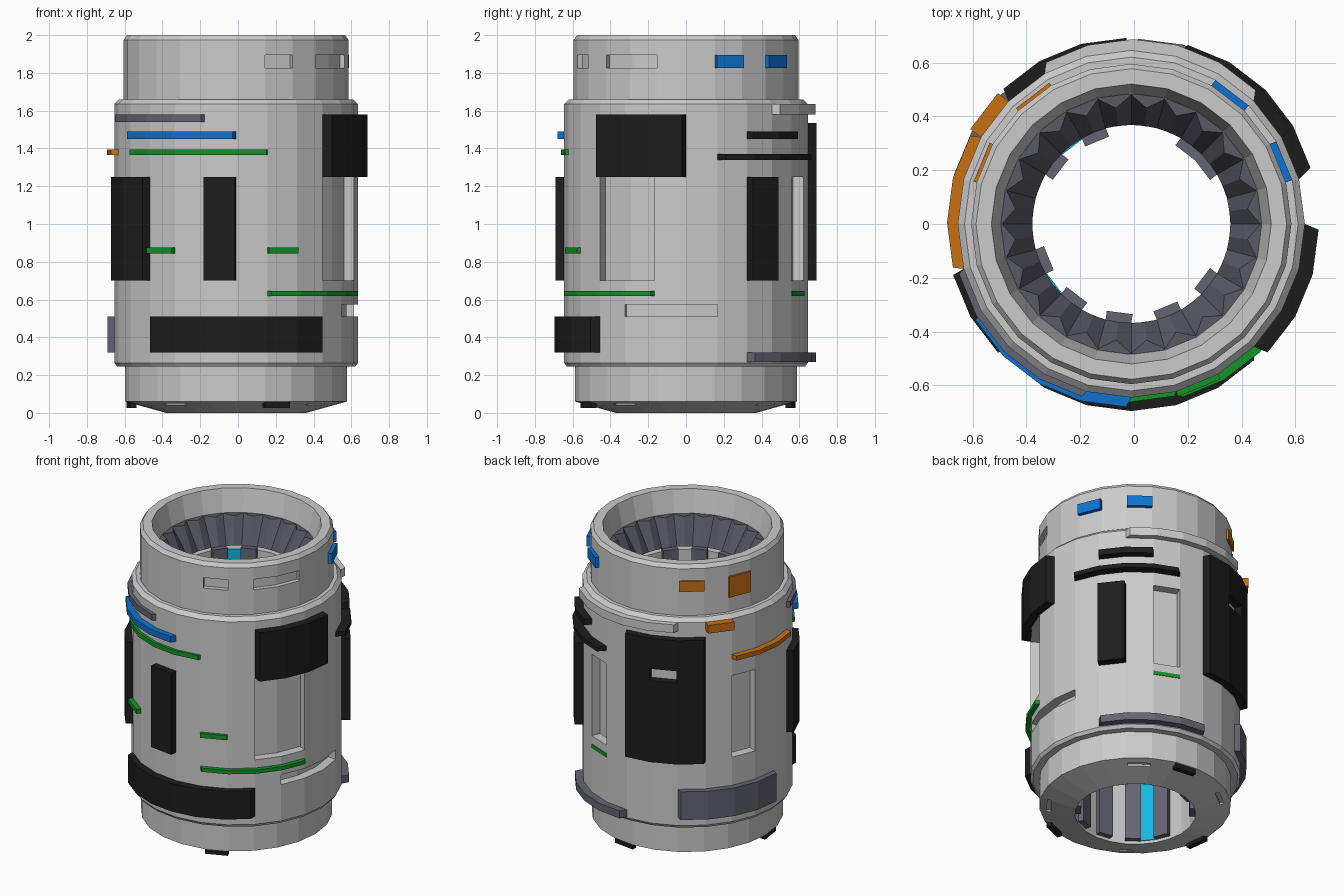
import bpy, bmesh, math

if "Cube" in bpy.data.objects:
    bpy.data.objects.remove(bpy.data.objects["Cube"])

CX = -0.01          # axis offset in x
R, NECK, BORE = 0.645, 0.595, 0.37
STEP = 15           # 24-sided model


def material(name, rgb):
    m = bpy.data.materials.new(name)
    m.diffuse_color = (*rgb, 1)
    m.use_nodes = True
    m.node_tree.nodes["Principled BSDF"].inputs["Base Color"].default_value = m.diffuse_color
    return m


BLACK = material("black", (0.012, 0.012, 0.012))
SLATE = material("slate", (0.13, 0.13, 0.17))
DARK = material("dark_slate", (0.1, 0.1, 0.13))
GREEN = material("green", (0.006, 0.3, 0.02))
BLUE = material("blue", (0.004, 0.17, 0.65))
ORANGE = material("orange", (0.58, 0.16, 0.006))
CYAN = material("cyan", (0.007, 0.48, 0.75))


def finish(name, bm, mat=None):
    bmesh.ops.recalc_face_normals(bm, faces=bm.faces)
    me = bpy.data.meshes.new(name)
    bm.to_mesh(me)
    bm.free()
    ob = bpy.data.objects.new(name, me)
    bpy.context.collection.objects.link(ob)
    if mat:
        me.materials.append(mat)
    return ob


def polar(r, deg):
    a = math.radians(deg)
    return CX + r * math.cos(a), r * math.sin(a)


def add_block(bm, a0, a1, z0, z1, d0, d1, r=R):
    """Arc of facets pushed from d0 to d1 along its average normal."""
    n = round((a1 - a0) / STEP)
    mid = math.radians((a0 + a1) / 2)
    cols = []
    for i in range(n + 1):
        x, y = polar(r, a0 + i * STEP)
        cols.append([bm.verts.new((x + d * math.cos(mid), y + d * math.sin(mid), z))
                     for d, z in ((d0, z0), (d1, z0), (d1, z1), (d0, z1))])
    for a, b in zip(cols, cols[1:]):
        for k in range(4):
            bm.faces.new((a[k], a[(k + 1) % 4], b[(k + 1) % 4], b[k]))
    bm.faces.new(cols[0])
    bm.faces.new(cols[-1])


def panel(name, mat, a0, a1, z0, z1, d, r=R):
    bm = bmesh.new()
    add_block(bm, a0, a1, z0, z1, -0.004 if d > 0 else 0.004, d, r)
    return finish(name, bm, mat)


def cut(ob, name, blocks):
    bm = bmesh.new()
    for b in blocks:
        add_block(bm, *b)
    cutter = finish(name, bm)
    cutter.hide_render = True
    cutter.hide_viewport = True
    mod = ob.modifiers.new("recesses", 'BOOLEAN')
    mod.operation = 'DIFFERENCE'
    mod.solver = 'EXACT'
    mod.object = cutter
    # bake the result, then drop the cutter
    dg = bpy.context.evaluated_depsgraph_get()
    me = bpy.data.meshes.new_from_object(ob.evaluated_get(dg))
    ob.modifiers.clear()
    ob.data = me
    bpy.data.objects.remove(cutter)


# hollow turned body
profile = [(BORE, 0), (0.587, 0.06), (0.587, 0.245), (0.63, 0.245), (R, 0.265),
           (R, 1.635), (0.62, 1.66), (NECK, 1.66), (NECK, 1.975), (0.577, 2.0),
           (0.52, 2.0), (0.485, 1.85), (0.485, 1.66), (BORE, 1.66)]
bm = bmesh.new()
rings = [[bm.verts.new((*polar(r, i * STEP), z)) for r, z in profile] for i in range(24)]
for i in range(24):
    a, b = rings[i], rings[(i + 1) % 24]
    for k in range(len(profile)):
        j = (k + 1) % len(profile)
        bm.faces.new((a[k], a[j], b[j], b[k]))
body = finish("body", bm)

# recessed windows in the body, neck and base
cuts = [(a0, a1, z0, z1, -0.06, 0.04) for a0, a1, z0, z1 in (
    (-45, -15, 0.70, 1.25), (60, 75, 0.70, 1.25), (150, 165, 0.70, 1.25),
    (-30, 15, 0.51, 0.575))]
cuts += [(-75, -60, 1.825, 1.895, -0.03, 0.03, NECK),
         (-45, -15, 1.825, 1.895, -0.03, 0.03, NECK)]
cuts += [(a, a + 15, -0.02, 0.055, -0.02, 0.005, 0.54) for a in (45, 120, 225, 315)]
cut(body, "recess_cutter", cuts)

# toothed ring inside the mouth
bm = bmesh.new()
cols = []
for i in range(48):
    a = i * 7.5
    top = 0.48 if i % 2 == 0 else 0.435
    cols.append([bm.verts.new((*polar(r, a), z))
                 for r, z in ((0.484, 1.85), (top, 1.85), (BORE - 0.002, 1.68))])
for i in range(48):
    a, b = cols[i], cols[(i + 1) % 48]
    for k in range(2):
        bm.faces.new((a[k], a[k + 1], b[k + 1], b[k]))
finish("toothed_ring", bm, DARK)

# strips along the bore
for c in (37.5, 52.5, 112.5, 142.5, 202.5, 232.5, 262.5, 292.5, 322.5):
    panel("bore_strip", SLATE, c - 7.5, c + 7.5, 0.02, 1.68, -0.035, BORE)
for c in (127.5, 217.5):
    panel("bore_light", CYAN, c - 7.5, c + 7.5, 0.02, 1.66, -0.006, BORE)

# raised plates and bands: name, material, angles, heights, depth
for p in (
    ("lower_front_plate", BLACK, -135, -45, 0.32, 0.51, 0.05),
    ("front_plate", BLACK, -105, -90, 0.70, 1.25, 0.045),
    ("front_left_plate", BLACK, -165, -135, 0.70, 1.25, 0.045),
    ("upper_right_plate", BLACK, -45, 0, 1.25, 1.58, 0.055),
    ("right_plate", BLACK, 30, 45, 0.70, 1.25, 0.055),
    ("right_band", BLACK, 30, 60, 1.45, 1.49, 0.05),
    ("right_long_band", BLACK, 15, 75, 1.34, 1.37, 0.06),
    ("slate_front_band", SLATE, -165, -105, 1.54, 1.58, 0.025),
    ("slate_low_band", SLATE, 30, 90, 0.27, 0.32, 0.05),
    ("slate_low_plate", SLATE, 120, 180, 0.32, 0.51, 0.04),
    ("collar_band", None, 45, 120, 1.58, 1.635, 0.042),
    ("blue_band", BLUE, -150, -90, 1.45, 1.49, 0.04),
    ("green_long_band", GREEN, -150, -75, 1.365, 1.395, 0.018),
    ("green_left_bar", GREEN, -135, -120, 0.845, 0.875, 0.03),
    ("green_front_bar", GREEN, -75, -60, 0.845, 0.875, 0.02),
    ("green_right_band", GREEN, -75, -15, 0.62, 0.645, 0.03),
    ("green_back_bar", GREEN, 60, 75, 0.62, 0.645, 0.004),
    ("orange_band", ORANGE, 150, 195, 1.365, 1.395, 0.04),
    ("orange_block", ORANGE, 135, 150, 1.58, 1.635, 0.05),
    ("blue_neck_light", BLUE, 15, 30, 1.825, 1.895, 0.025, NECK),
    ("blue_neck_light", BLUE, 45, 60, 1.825, 1.895, 0.025, NECK),
    ("orange_neck_light", ORANGE, 120, 135, 1.825, 1.895, 0.012, NECK),
    ("orange_neck_light", ORANGE, 150, 165, 1.76, 1.90, 0.012, NECK),
):
    panel(*p)

# big back plate with a small window
back = panel("back_plate", BLACK, 90, 135, 0.70, 1.535, 0.05)
cut(back, "window_cutter", [(105, 120, 1.25, 1.33, -0.02, 0.1)])

# small feet under the base
for a in (-75, 75, 180):
    panel("foot", BLACK, a, a + 15, 0.025, 0.058, 0.03, 0.55)
